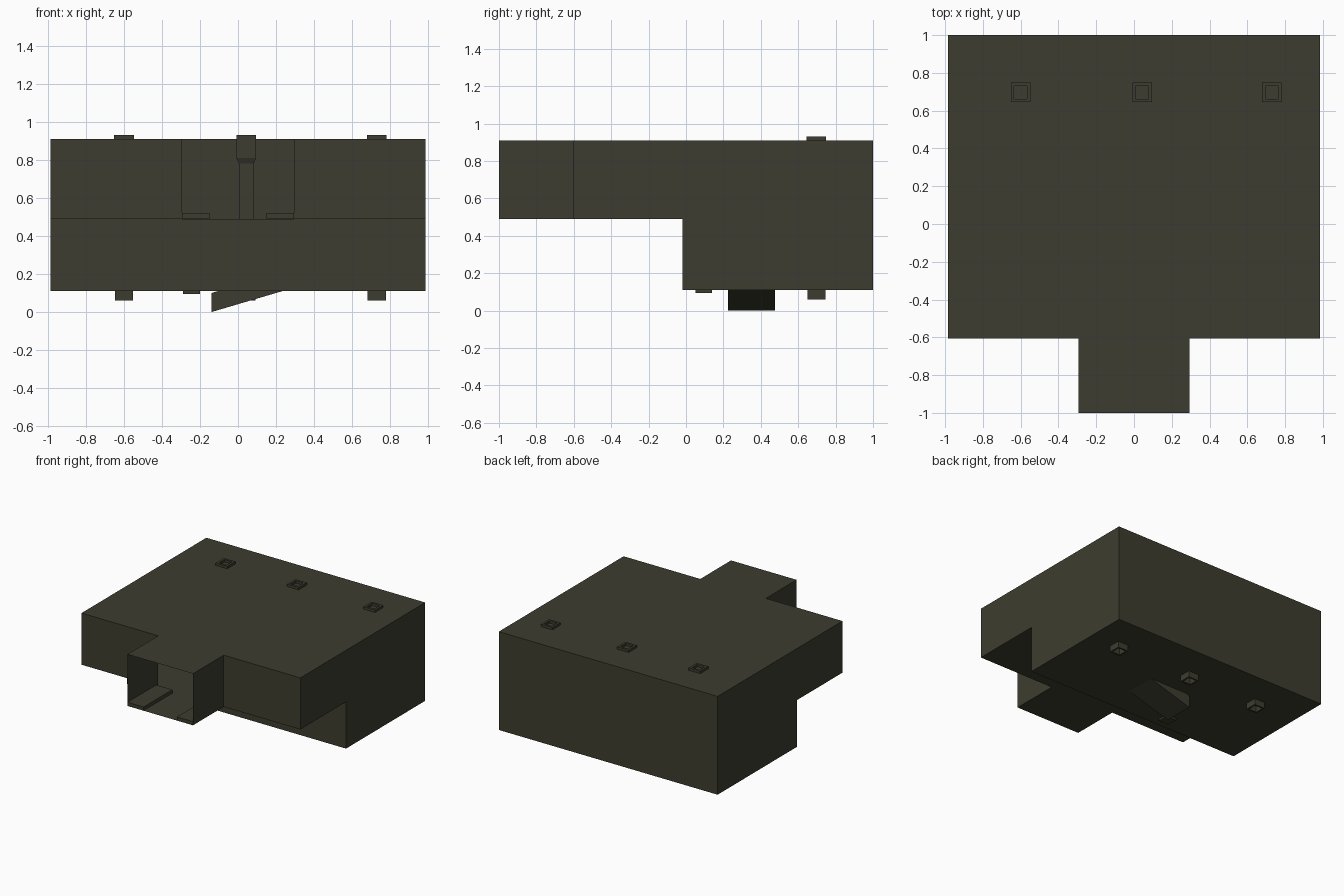
import bpy, bmesh, math

if "Cube" in bpy.data.objects:
    bpy.data.objects.remove(bpy.data.objects["Cube"])

olive = bpy.data.materials.new("dark olive")
olive.diffuse_color = (0.046, 0.046, 0.029, 1)
olive.use_nodes = True
olive.node_tree.nodes["Principled BSDF"].inputs["Base Color"].default_value = olive.diffuse_color


def finish(name, bm, fix_normals=True):
    if fix_normals:
        bmesh.ops.recalc_face_normals(bm, faces=bm.faces)
    me = bpy.data.meshes.new(name)
    bm.to_mesh(me)
    bm.free()
    me.materials.append(olive)
    ob = bpy.data.objects.new(name, me)
    bpy.context.collection.objects.link(ob)
    return ob


def box(name, x0, x1, y0, y1, z0, z1):
    bm = bmesh.new()
    bmesh.ops.create_cube(bm, size=1)
    for v in bm.verts:
        v.co = (x1 if v.co.x > 0 else x0, y1 if v.co.y > 0 else y0, z1 if v.co.z > 0 else z0)
    return finish(name, bm)


# Hollow housing: outer skin of a block layout, left open at the front of the mouth
X, Y, Z = [-0.985, -0.295, 0.295, 0.985], [-1, -0.605, -0.018, 1], [0.11, 0.49, 0.91]


def solid(i, j, k):
    if not (0 <= i < 3 and 0 <= j < 3 and 0 <= k < 2):
        return False
    if j == 0:
        return k == 1 and i == 1
    return k == 1 or j == 2


bm = bmesh.new()
for i in range(3):
    for j in range(3):
        for k in range(2):
            if not solid(i, j, k):
                continue
            for axis in range(3):
                for side in (0, 1):
                    n = [i, j, k]
                    n[axis] += 1 if side else -1
                    if solid(*n) or (j == 0 and axis == 1 and side == 0):
                        continue
                    quad = []
                    for a, b in ((0, 0), (1, 0), (1, 1), (0, 1)):
                        c = [i, j, k]
                        c[axis] += side
                        c[(axis + 1) % 3] += a
                        c[(axis + 2) % 3] += b
                        quad.append(bm.verts.new((X[c[0]], Y[c[1]], Z[c[2]])))
                    bm.faces.new(quad if side else quad[::-1])
bmesh.ops.remove_doubles(bm, verts=bm.verts, dist=1e-4)
bmesh.ops.dissolve_limit(bm, angle_limit=math.radians(1), verts=bm.verts, edges=bm.edges)
finish("housing", bm, False)

# Rails on the floor of the mouth
box("left_rail", -0.294, -0.15, -1, -0.63, 0.491, 0.52)
box("right_rail", 0.15, 0.294, -1, -0.63, 0.491, 0.52)


# Square pins passing through the housing, with recessed ends
def pin(x, y):
    rings = [(0.035, 0.13), (0.035, 0.06), (0.048, 0.06), (0.048, 0.16), (0.038, 0.20),
             (0.038, 0.78), (0.052, 0.81), (0.052, 0.93), (0.034, 0.93), (0.034, 0.89)]
    bm = bmesh.new()
    loops = [[bm.verts.new((x + a * r, y + b * r, z))
              for a, b in ((-1, -1), (1, -1), (1, 1), (-1, 1))] for r, z in rings]
    for lo, hi in zip(loops, loops[1:]):
        for s in range(4):
            t = (s + 1) % 4
            bm.faces.new((lo[s], lo[t], hi[t], hi[s]))
    bm.faces.new(loops[0][::-1])
    bm.faces.new(loops[-1])
    finish("pin", bm)


for x in (-0.6, 0.043, 0.73):
    pin(x, 0.697)

# Small peg under the front edge
box("front_peg", -0.29, -0.2, 0.05, 0.14, 0.095, 0.16)

# Sloping catch under the housing
bm = bmesh.new()
profile = [(-0.14, 0.0), (0.24, 0.112), (-0.1, 0.112), (-0.14, 0.1)]
face = bm.faces.new([bm.verts.new((x, 0.225, z)) for x, z in profile])
ext = bmesh.ops.extrude_face_region(bm, geom=[face])
for v in ext["geom"]:
    if isinstance(v, bmesh.types.BMVert):
        v.co.y = 0.475
finish("sloping_catch", bm)
